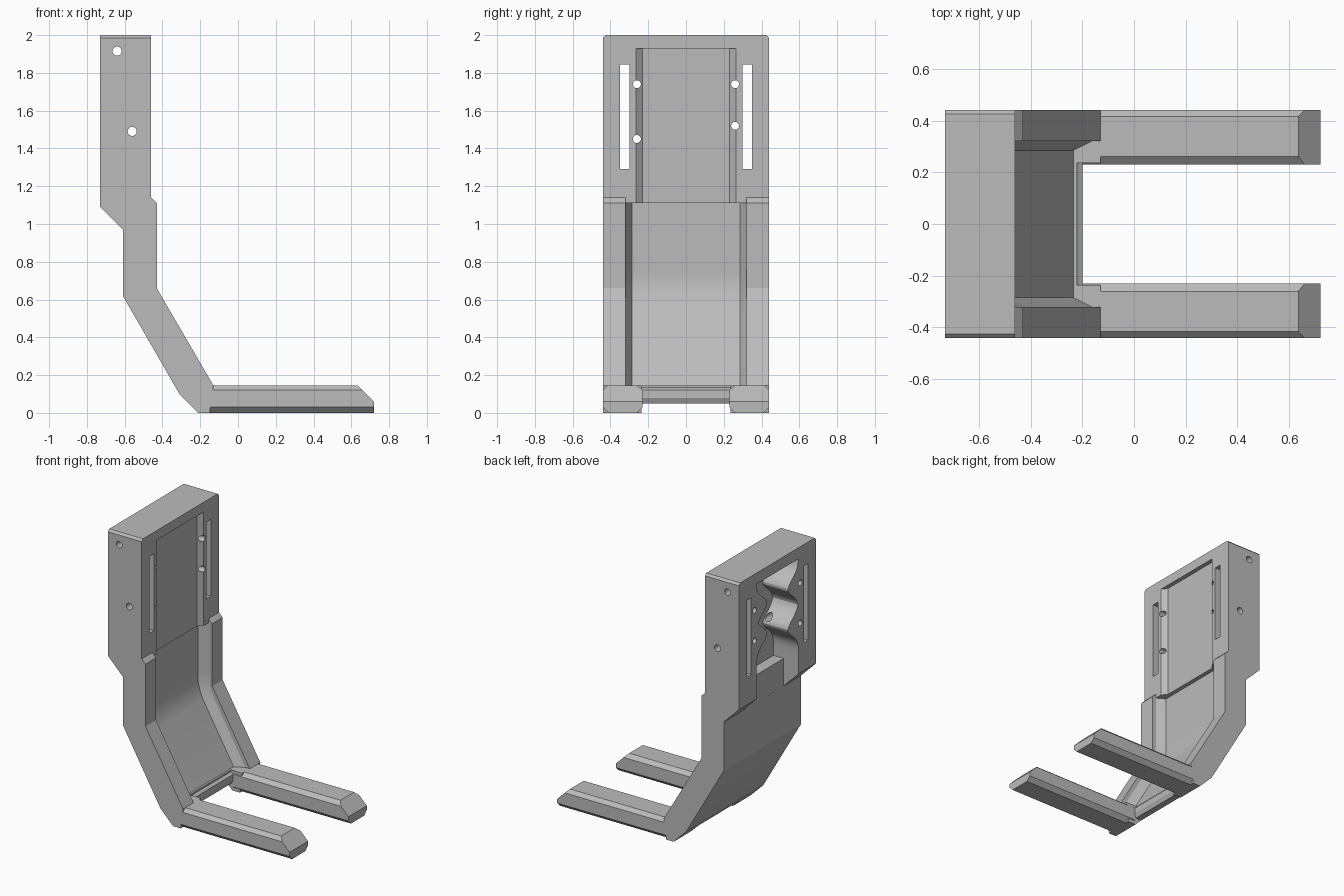
import bpy, bmesh, math
from mathutils import Vector

cube = bpy.data.objects.get("Cube")
if cube:
    bpy.data.objects.remove(cube, do_unlink=True)

grey = bpy.data.materials.new("plain grey")
grey.use_nodes = True
COLOR = (0.5, 0.5, 0.5, 1)
grey.diffuse_color = COLOR
grey.node_tree.nodes["Principled BSDF"].inputs["Base Color"].default_value = COLOR


def loft(name, rings):
    """Closed solid through rings that share a point count."""
    bm = bmesh.new()
    loops = [[bm.verts.new(p) for p in ring] for ring in rings]
    n = len(loops[0])
    for a, b in zip(loops, loops[1:]):
        for i in range(n):
            j = (i + 1) % n
            bm.faces.new((a[i], a[j], b[j], b[i]))
    bm.faces.new(loops[0])
    bm.faces.new(loops[-1])
    bmesh.ops.recalc_face_normals(bm, faces=bm.faces)
    mesh = bpy.data.meshes.new(name)
    bm.to_mesh(mesh)
    bm.free()
    mesh.materials.append(grey)
    obj = bpy.data.objects.new(name, mesh)
    bpy.context.collection.objects.link(obj)
    return obj


def prism(name, outline, axis, lo, hi):
    """Extrude a 2D outline along an axis."""
    def place(p, t):
        q = list(p)
        q.insert("xyz".index(axis), t)
        return Vector(q)
    return loft(name, [[place(p, t) for p in outline] for t in (lo, hi)])


def rect(a0, a1, b0, b1):
    return [(a0, b0), (a1, b0), (a1, b1), (a0, b1)]


def circle(a, b, r, n=24):
    return [(a + r * math.cos(math.tau * i / n), b + r * math.sin(math.tau * i / n))
            for i in range(n)]


def cut(obj, cutter):
    mod = obj.modifiers.new("cut", "BOOLEAN")
    mod.operation = "DIFFERENCE"
    mod.solver = "EXACT"
    mod.object = cutter
    bpy.context.view_layer.objects.active = obj
    bpy.ops.object.modifier_apply(modifier=mod.name)
    bpy.data.objects.remove(cutter, do_unlink=True)


# Bent back plate with the thick mounting block on top
body = prism("bent_back_plate", [
    (-.46, 2), (-.46, 1.14), (-.43, 1.11), (-.43, .66), (-.13, .145), (-.15, 0),
    (-.21, 0), (-.31, .1), (-.61, .62), (-.61, .97), (-.73, 1.09), (-.73, 2)],
    "y", -.44, .44)

# Chamfered top corners
for s in (-1, 1):
    cut(body, prism("corner_cutter", [(s * .42, 2.005), (s * .445, 1.98), (s * .5, 2.1)],
                    "x", -1, 0))

# Channel between the side rails, stations are (rail x, z, slope factor)
stations = [(-.43, 1.11, 1)]
for i in range(9):
    t = i / 8
    a, b, c = (1 - t) ** 2, 2 * t * (1 - t), t * t
    stations.append((-.43 * (a + b) - .372 * c, .76 * a + .66 * b + .56 * c, 1 + .155 * t))
stations.append((-.13, .145, 1.155))
cut(body, loft("channel_cutter", [
    [(x + .08, -.32, z), (x - .03 * k, -.32, z), (x - .09 * k, -.285, z),
     (x - .09 * k, .285, z), (x - .03 * k, .32, z), (x + .08, .32, z)]
    for x, z, k in stations]))
cut(body, prism("shoulder_cutter", rect(-.4595, -.35, -.32, .32), "z", 1.105, 1.16))

# Shallow recess with sloped sides on the block
cut(body, prism("recess_cutter", [(-.4, -.265), (-.46, -.265), (-.49, -.23),
                                  (-.49, .23), (-.46, .265), (-.4, .265)], "z", 1.1, 1.93))

# Wavy pocket in the rear, pinched around the screw holes
HOLES = {-1: (1.74, 1.45), 1: (1.74, 1.52)}


def wall(side, z):
    bump = max(math.exp(-((z - h) / .085) ** 2) for h in HOLES[side])
    return side * (.24 - .12 * bump)


heights = [1.17 + .75 * i / 48 for i in range(49)]
outline = [(wall(1, z), z) for z in heights] + [(wall(-1, z), z) for z in reversed(heights)]
cut(body, prism("pocket_cutter", outline, "x", -.8, -.53))
cut(body, prism("notch_cutter", rect(-.8, -.611, -.24, .24), "z", .9, 1.2))

# Slots and screw holes
for s in (-1, 1):
    cut(body, prism("slot_cutter", rect(s * .3, s * .35, 1.29, 1.845), "x", -1, 0))
    for z in HOLES[s]:
        cut(body, prism("hole_cutter", circle(s * .26, z, .021), "x", -1, 0))
for x, z in ((-.64, 1.915), (-.56, 1.49)):
    cut(body, prism("side_hole_cutter", circle(x, z, .024), "y", -1, 1))

# Gap between the prong roots
cut(body, prism("gap_cutter", rect(-.4, .1, -.1, .05), "y", -.235, .235))
cut(body, prism("gap_cutter", rect(-.22, .1, -.1, .146), "y", -.235, .235))

# Cross lip at the foot of the channel
lip = prism("cross_lip", [(-.25, .051), (-.215, .051), (-.2, .08), (-.2, .12),
                          (-.215, .13), (-.235, .145), (-.25, .145)], "y", -.24, .24)

# Two chamfered prongs with sloped tips
parts = [body, lip]
for s, side in ((-1, "right"), (1, "left")):
    section = [(.26, 0), (.41, 0), (.44, .03), (.44, .12), (.415, .145),
               (.26, .145), (.23, .12), (.23, .03)]
    prong = prism(side + "_prong", [(s * y, z) for y, z in section], "x", -.2, .72)
    cut(prong, prism("tip_cutter", [(.635, .145), (.72, .06), (.9, .06), (.9, .3), (.635, .3)],
                     "y", -1, 1))
    parts.append(prong)

for obj in parts:
    bpy.ops.object.select_all(action="DESELECT")
    obj.select_set(True)
    bpy.context.view_layer.objects.active = obj
    bpy.ops.object.shade_smooth_by_angle(angle=math.radians(25))
